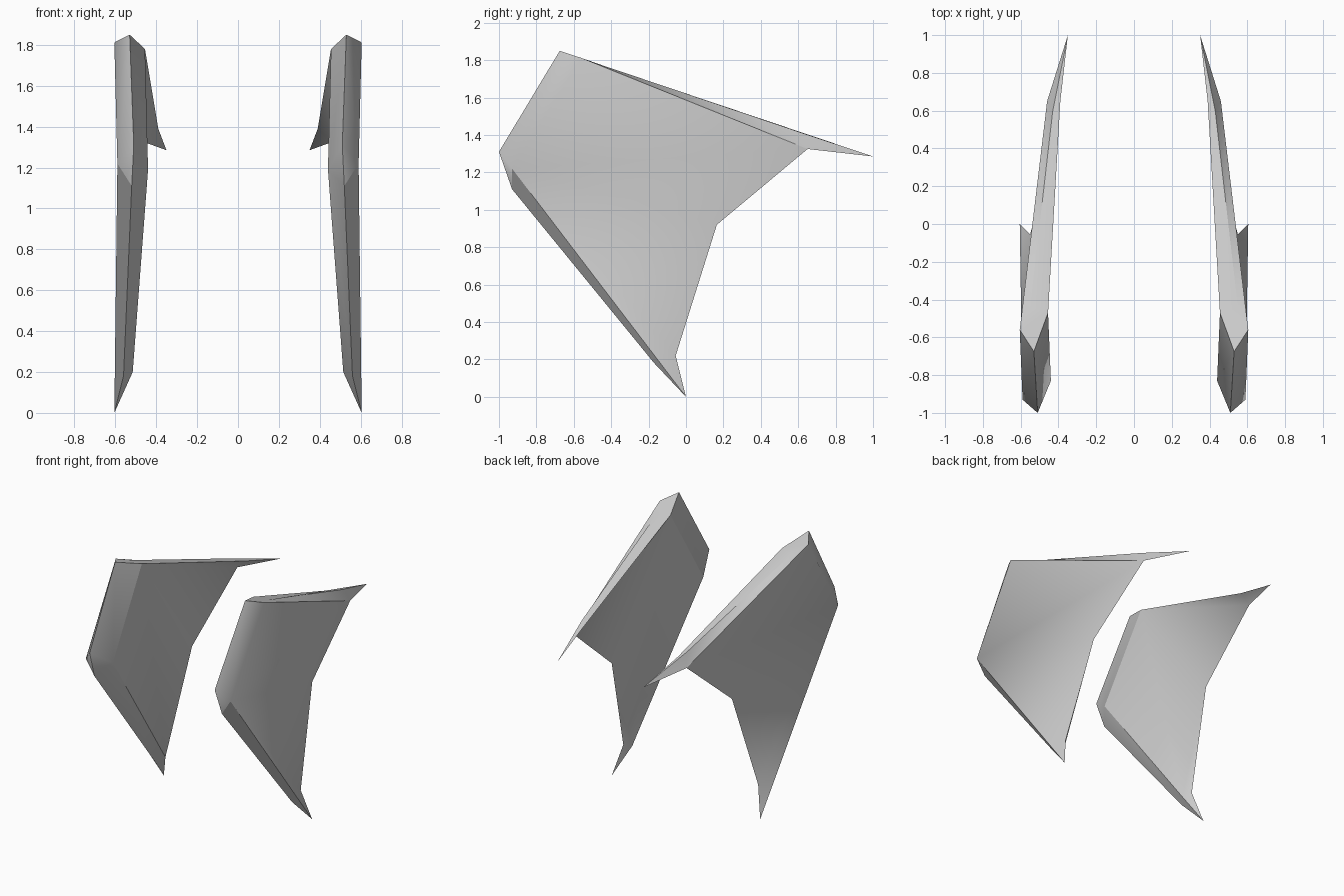
import bpy, bmesh, math

if "Cube" in bpy.data.objects:
    bpy.data.objects.remove(bpy.data.objects["Cube"])

# Corner points of the right-hand fin
P = {
    # front ridge, top to bottom tip
    'A': (.53, -.675, 1.85), 'B': (.51, -1.0, 1.31), 'C': (.52, -.93, 1.11),
    'D': (.56, -.17, .18), 'E': (.605, 0, 0),
    # thin trailing edge, bottom to rear tip
    'F': (.55, -.055, .22), 'G': (.49, .165, .92), 'H': (.46, .65, 1.325),
    'I': (.35, 1.0, 1.285),
    # outer side corners
    'P': (.605, -.56, 1.812), 'Q': (.59, -.93, 1.22),
    'M': (.55, -.44, 1.77), 'J': (.43, .6, 1.418),
    # inner side corners
    'R': (.455, -.47, 1.78), 'S': (.44, -.83, 1.19), 'T': (.515, -.11, .2),
    'L': (.39, .65, 1.39),
}

FACES = ("APMJILR "                              # flat top
         "APQB BQC QCDE "                        # front bevel, outer
         "ARSB BSC SCDT DET "                    # front bevel, inner
         "QEF QFG QGH PQH PHM MHJ JHI "          # outer side
         "TEF RST RTG TFG RGH RHL LHI").split()  # inner side
CREASES = "RS ST QE QC AB BC CD DE AP AR RL LI".split()

bm = bmesh.new()
v = {k: bm.verts.new(co) for k, co in P.items()}
for f in FACES:
    bm.faces.new([v[k] for k in f])
for a, b in CREASES:
    bm.edges.get((v[a], v[b])).smooth = False
bmesh.ops.recalc_face_normals(bm, faces=bm.faces[:])
mesh = bpy.data.meshes.new("side_fins")
bm.to_mesh(mesh)
bm.free()

# Mirrored pair
fins = bpy.data.objects.new("side_fins", mesh)
bpy.context.collection.objects.link(fins)
bpy.context.view_layer.objects.active = fins
fins.select_set(True)
bpy.ops.object.shade_smooth_by_angle(angle=math.radians(60), keep_sharp_edges=True)
mirror = fins.modifiers.new("mirror", 'MIRROR')
mirror.use_axis[0] = True
mirror.use_mirror_merge = False
